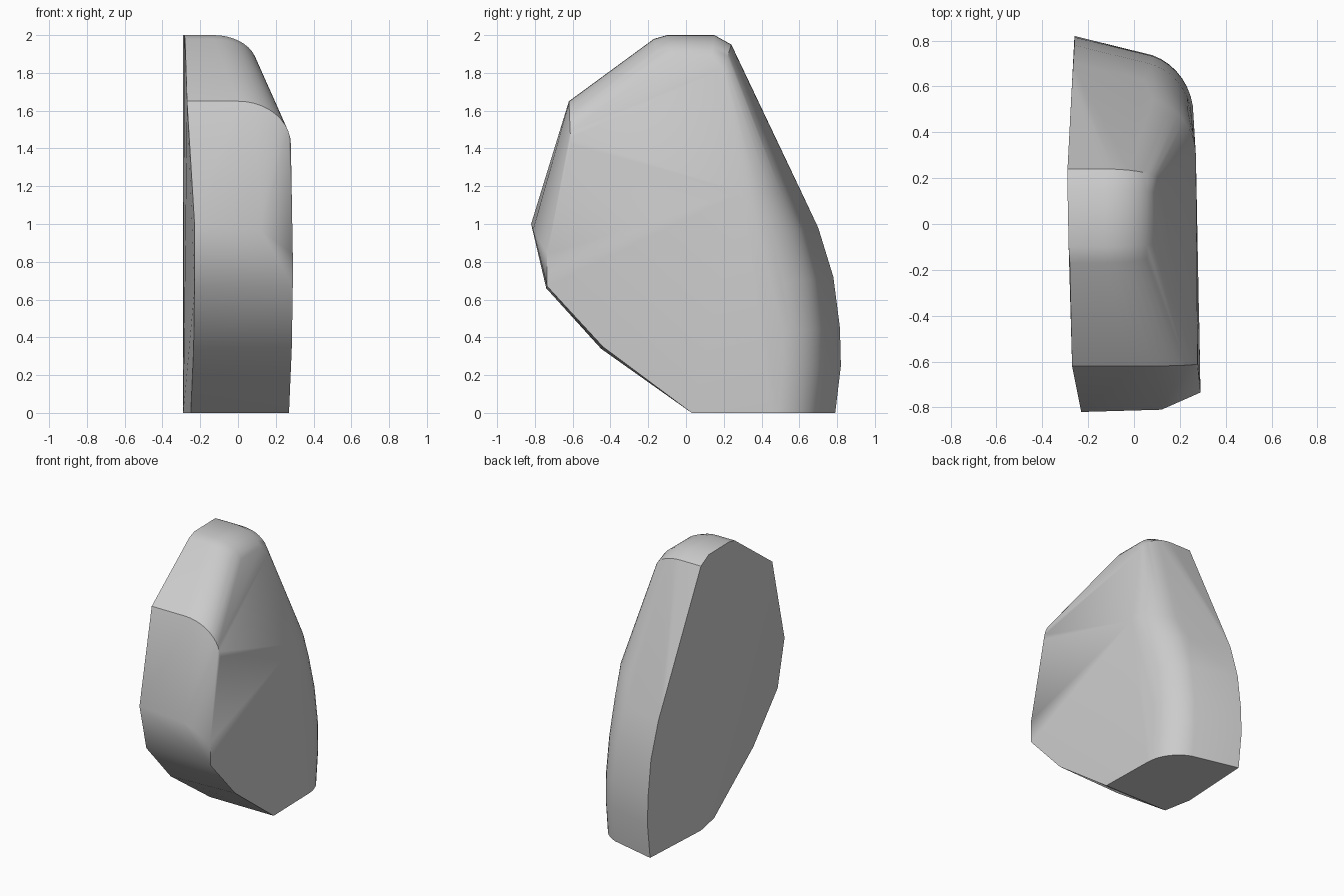
import bpy
import bmesh
from math import sin, cos, pi, radians

cube = bpy.data.objects.get("Cube")
if cube:
    bpy.data.objects.remove(cube, do_unlink=True)

stone = bpy.data.materials.new("stone grey")
stone.use_nodes = True
grey = (0.6, 0.6, 0.6, 1)
stone.diffuse_color = grey
stone.node_tree.nodes["Principled BSDF"].inputs["Base Color"].default_value = grey

bm = bmesh.new()


def rounded_section(left, right, start, lean, steps=10):
    """Points from the flat side's rim, round a shoulder, to the other side."""
    bm.verts.new(left)
    for i in range(steps + 1):
        a = i / steps * pi / 2
        f = lean + (1 - lean) * (1 - cos(a))
        bm.verts.new((start + (right[0] - start) * sin(a),
                      left[1] + (right[1] - left[1]) * f,
                      left[2] + (right[2] - left[2]) * f))


# Crisp lower front edges and the blunt nose
for point in [(-.25, .03, 0), (.27, .03, 0), (-.29, .24, 0),
              (-.235, -.45, .34), (.285, -.44, .35),
              (-.23, -.74, .66), (.29, -.735, .67),
              (-.23, -.82, 1), (.12, -.81, .97), (.29, -.735, .84)]:
    bm.verts.new(point)

# Rounded brow and narrow crown
rounded_section((-.27, -.62, 1.65), (.28, -.61, 1.42), 0, 0)
for left, right in [((-.28, -.17, 1.98), (.1, -.13, 1.82)),
                    ((-.285, -.1, 2), (.1, -.08, 1.84)),
                    ((-.29, .15, 2), (.1, .13, 1.84)),
                    ((-.29, .24, 1.95), (.11, .19, 1.8))]:
    rounded_section(left, right, -.13, 0)

# Broad rounded back
for left, right in [((-.27, .62, 1.15), (.27, .3, 1.17)),
                    ((-.265, .7, .98), (.265, .37, .92)),
                    ((-.26, .78, .72), (.26, .43, .68)),
                    ((-.26, .815, .45), (.26, .47, .43)),
                    ((-.26, .82, .25), (.26, .47, .25)),
                    ((-.26, .79, 0), (.26, .45, 0))]:
    rounded_section(left, right, 0, .2)

# Skin the sections as one convex stone
hull = bmesh.ops.convex_hull(bm, input=bm.verts[:])
loose = {g for g in hull["geom_interior"] + hull["geom_unused"]
         if isinstance(g, bmesh.types.BMVert)}
bmesh.ops.delete(bm, geom=list(loose), context="VERTS")
bmesh.ops.dissolve_limit(bm, angle_limit=radians(1), verts=bm.verts[:], edges=bm.edges[:])
bmesh.ops.recalc_face_normals(bm, faces=bm.faces[:])

mesh = bpy.data.meshes.new("rock")
bm.to_mesh(mesh)
bm.free()
mesh.materials.append(stone)
rock = bpy.data.objects.new("rock", mesh)
bpy.context.collection.objects.link(rock)
bpy.context.view_layer.objects.active = rock
rock.select_set(True)
bpy.ops.object.shade_smooth_by_angle(angle=radians(32))
